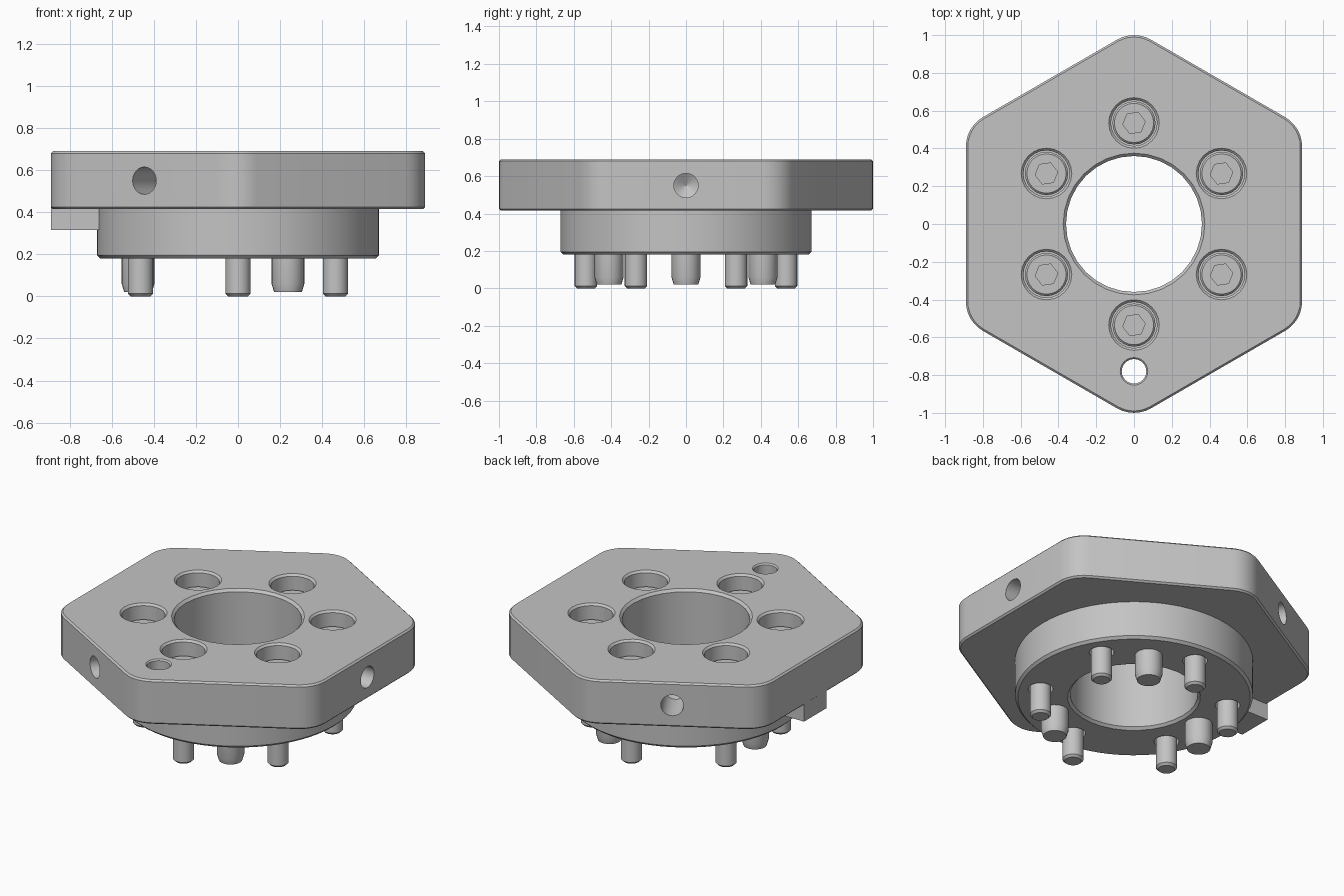
import bpy, bmesh
from math import cos, sin, radians, pi
from mathutils import Matrix, Vector

old = bpy.data.objects.get("Cube")
if old:
    bpy.data.objects.remove(old, do_unlink=True)

steel = bpy.data.materials.new("grey_steel")
steel.use_nodes = True
COLOUR = (0.55, 0.55, 0.55, 1)
steel.diffuse_color = COLOUR
bsdf = steel.node_tree.nodes.get("Principled BSDF")
bsdf.inputs["Base Color"].default_value = COLOUR
bsdf.inputs["Roughness"].default_value = 0.5

APOTHEM, CORNER = 0.89, 0.18
TOP, UNDER, BOSS = 0.69, 0.415, 0.18
SCREW_R, DOWEL_R = 0.535, 0.475
HEAD_SEAT, HEAD_TOP = 0.48, 0.60


def circle(r, segs):
    return [(r * cos(2 * pi * i / segs), r * sin(2 * pi * i / segs)) for i in range(segs)]


def round_hex(r, steps=6):
    """Hexagon with flats on +x/-x; r is the corner rounding radius."""
    pts, dist = [], (APOTHEM - CORNER) / cos(pi / 6)
    for k in range(6):
        mid = radians(30 + 60 * k)
        for s in range(steps + 1):
            a = mid + radians(-30 + 60 * s / steps)
            pts.append((dist * cos(mid) + r * cos(a), dist * sin(mid) + r * sin(a)))
    return pts


def loft(bm, profile, outline, mat=Matrix()):
    """Stack outlines of size r at height z into a closed solid."""
    rings = [[bm.verts.new(mat @ Vector((x, y, z))) for x, y in outline(r)] for r, z in profile]
    n = len(rings[0])
    for a, b in zip(rings, rings[1:]):
        for i in range(n):
            j = (i + 1) % n
            bm.faces.new((a[i], a[j], b[j], b[i]))
    bm.faces.new(rings[0][::-1])
    bm.faces.new(rings[-1])


def lathe(bm, profile, segs=24, mat=Matrix()):
    loft(bm, profile, lambda r: circle(r, segs), mat)


def finish(name, bm):
    bmesh.ops.recalc_face_normals(bm, faces=bm.faces)
    me = bpy.data.meshes.new(name)
    bm.to_mesh(me)
    bm.free()
    me.materials.append(steel)
    ob = bpy.data.objects.new(name, me)
    bpy.context.collection.objects.link(ob)
    return ob


def combine(ob, other, op):
    """Apply a boolean and remove the helper."""
    mod = ob.modifiers.new(op, 'BOOLEAN')
    mod.operation, mod.solver, mod.object = op, 'EXACT', other
    bpy.context.view_layer.update()
    dg = bpy.context.evaluated_depsgraph_get()
    me = bpy.data.meshes.new_from_object(ob.evaluated_get(dg))
    ob.modifiers.clear()
    ob.data = me
    bpy.data.objects.remove(other, do_unlink=True)


def smooth(ob):
    bpy.ops.object.select_all(action='DESELECT')
    ob.select_set(True)
    bpy.context.view_layer.objects.active = ob
    bpy.ops.object.shade_smooth_by_angle(angle=radians(30))


def polar(r, deg):
    return Vector((r * cos(radians(deg)), r * sin(radians(deg)), 0))


# Hexagonal plate with chamfered rims
bm = bmesh.new()
c = 0.01
loft(bm, [(CORNER - c, UNDER), (CORNER, UNDER + c), (CORNER, TOP - c), (CORNER - c, TOP)], round_hex)
body = finish("hex_flange_body", bm)

# Round boss underneath
bm = bmesh.new()
lathe(bm, [(0.655, BOSS), (0.67, BOSS + 0.015), (0.67, 0.5)], 64)
combine(body, finish("boss", bm), 'UNION')

# Locating tab on the right side
bm = bmesh.new()
bmesh.ops.create_cube(bm, size=1, matrix=Matrix.Translation((-0.744, 0, 0.4)) @ Matrix.Diagonal((0.29, 0.22, 0.17, 1)))
combine(body, finish("tab", bm), 'UNION')

# All holes: bore, vent, counterbores and radial blind holes
bm = bmesh.new()
hi, lo = TOP + 0.05, BOSS - 0.05
lathe(bm, [(0.375, lo), (0.375, BOSS), (0.36, BOSS + 0.015), (0.36, TOP - 0.015), (0.375, TOP), (0.375, hi)], 32)
lathe(bm, [(0.065, lo), (0.065, TOP - 0.008), (0.073, TOP), (0.073, hi)],
      mat=Matrix.Translation((0, -0.78, 0)))
for k in range(6):
    lathe(bm, [(0.07, lo), (0.07, HEAD_SEAT), (0.122, HEAD_SEAT), (0.122, TOP - 0.012), (0.134, TOP), (0.134, hi)],
          mat=Matrix.Translation(polar(SCREW_R, 30 + 60 * k)))
for k in range(3):
    aim = Matrix.Translation((0, 0, 0.55)) @ Matrix.Rotation(radians(120 * k), 4, 'Z') @ Matrix.Rotation(pi / 2, 4, 'Y')
    lathe(bm, [(0.001, 0.63), (0.065, 0.67), (0.065, APOTHEM + 0.05)], mat=aim)
combine(body, finish("holes", bm), 'DIFFERENCE')
smooth(body)

# Socket head screws
bm = bmesh.new()
lathe(bm, [(0.047, 0), (0.06, 0.013), (0.06, HEAD_SEAT), (0.114, HEAD_SEAT),
           (0.114, HEAD_TOP - 0.01), (0.104, HEAD_TOP)])
screw = finish("socket_screw_1", bm)
bm = bmesh.new()
lathe(bm, [(0.06, HEAD_TOP - 0.06), (0.06, HEAD_TOP + 0.05)], 6, Matrix.Rotation(radians(8), 4, 'Z'))
combine(screw, finish("socket", bm), 'DIFFERENCE')
smooth(screw)

# Dowel pins with tapered ends
bm = bmesh.new()
lathe(bm, [(0.066, 0.02), (0.078, 0.06), (0.078, BOSS + 0.06)])
dowel = finish("dowel_pin_1", bm)
smooth(dowel)


def ring_copies(ob, count, radius, start):
    for k in range(count):
        item = ob if k == 0 else ob.copy()
        if k:
            item.name = ob.name[:-1] + str(k + 1)
            bpy.context.collection.objects.link(item)
        item.location = polar(radius, start + 360 * k / count)


ring_copies(screw, 6, SCREW_R, 30)
ring_copies(dowel, 3, DOWEL_R, 60)
